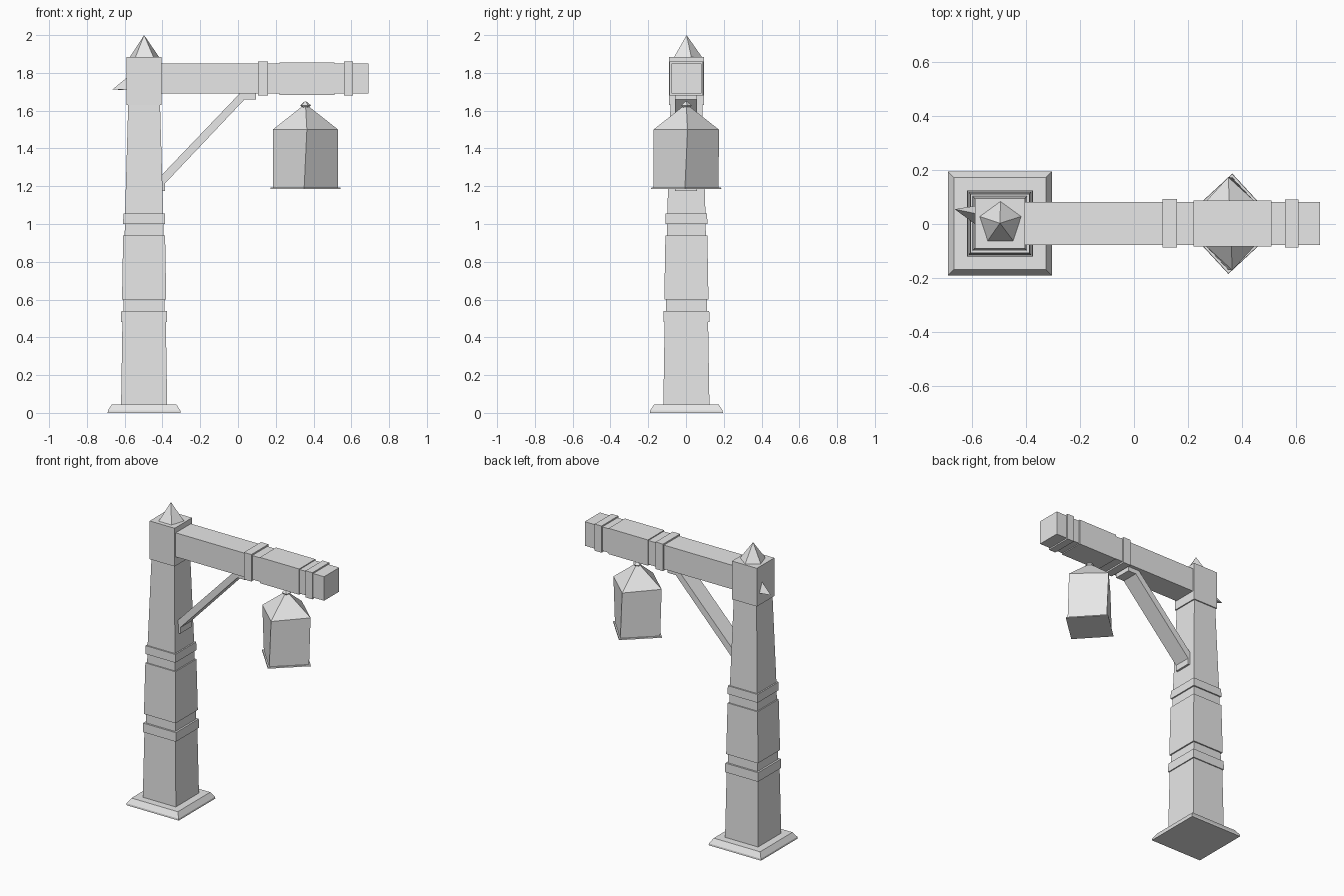
import bpy, bmesh, math
from mathutils import Vector, Matrix

if "Cube" in bpy.data.objects:
    bpy.data.objects.remove(bpy.data.objects["Cube"])

stone = bpy.data.materials.new("plain_grey")
stone.diffuse_color = (0.8, 0.8, 0.8, 1)
stone.use_nodes = True
stone.node_tree.nodes["Principled BSDF"].inputs["Base Color"].default_value = stone.diffuse_color


def finish(name, bm):
    bmesh.ops.recalc_face_normals(bm, faces=bm.faces)
    me = bpy.data.meshes.new(name)
    bm.to_mesh(me)
    bm.free()
    me.materials.append(stone)
    ob = bpy.data.objects.new(name, me)
    bpy.context.collection.objects.link(ob)
    return ob


def loft(name, rings, sides, matrix):
    """Stack polygon rings (height, corner radius, rotation in degrees) and cap both ends."""
    bm = bmesh.new()
    loops = []
    for h, r, a in rings:
        pts = []
        for i in range(sides):
            t = math.radians(a) + 2 * math.pi * i / sides
            pts.append(bm.verts.new(matrix @ Vector((r * math.cos(t), r * math.sin(t), h))))
        loops.append(pts)
    for lo, hi in zip(loops, loops[1:]):
        for i in range(sides):
            j = (i + 1) % sides
            bm.faces.new((lo[i], lo[j], hi[j], hi[i]))
    bm.faces.new(loops[0][::-1])
    bm.faces.new(loops[-1])
    return finish(name, bm)


def square(profile):
    """Turn (height, half width) pairs into rings of an axis-aligned square."""
    return [(h, w * math.sqrt(2), 45) for h, w in profile]


def cone(name, base, tip):
    bm = bmesh.new()
    b = [bm.verts.new(p) for p in base]
    t = bm.verts.new(tip)
    bm.faces.new(b)
    for i in range(len(b)):
        bm.faces.new((b[i], b[(i + 1) % len(b)], t))
    return finish(name, bm)


post_at = Matrix.Translation((-0.497, 0.002, 0))

# Base slab with sloped edge
loft("base_slab", square([(0, 0.193), (0.012, 0.192), (0.045, 0.171)]), 4, post_at)

# Tapered post with raised bands
loft("post", square([
    (0.04, 0.122), (0.48, 0.115), (0.48, 0.122), (0.54, 0.121),
    (0.54, 0.109), (0.60, 0.108), (0.60, 0.117), (0.94, 0.111),
    (0.94, 0.103), (1.00, 0.102), (1.00, 0.111), (1.055, 0.110),
    (1.055, 0.101), (1.64, 0.084)]), 4, post_at)

# Square head block
loft("post_head", square([(1.63, 0.092), (1.885, 0.092)]), 4, post_at)

# Five-sided finial
cone("finial", [(-0.495 + 0.084 * math.cos(math.radians(90 + 72 * i)),
                 0.003 + 0.084 * math.sin(math.radians(90 + 72 * i)), 1.88)
                for i in range(5)], (-0.497, 0.003, 2.0))

# Small side spike
cone("side_spike", [(-0.57, 0.07, 1.708), (-0.57, -0.015, 1.71), (-0.57, 0.035, 1.79)],
     (-0.665, 0.055, 1.712))

# Horizontal beam with raised bands, lofted along x
along_x = Matrix.Translation((0, 0.002, 1.77)) @ Matrix.Rotation(math.pi / 2, 4, 'Y')
loft("beam", square([
    (-0.42, 0.080), (0.105, 0.080), (0.105, 0.090), (0.16, 0.090),
    (0.16, 0.080), (0.22, 0.080), (0.22, 0.086), (0.51, 0.086),
    (0.51, 0.080), (0.56, 0.080), (0.56, 0.089), (0.61, 0.089),
    (0.61, 0.080), (0.69, 0.080)]), 4, along_x)

# Diagonal brace with end pads
outline = [(-0.42, 1.175), (-0.386, 1.175), (-0.386, 1.215), (0.035, 1.66),
           (0.095, 1.66), (0.095, 1.692), (0.01, 1.692), (-0.405, 1.258), (-0.42, 1.258)]
bm = bmesh.new()
side = bm.faces.new([bm.verts.new((x, -0.057, z)) for x, z in outline])
grown = bmesh.ops.extrude_face_region(bm, geom=[side])["geom"]
bmesh.ops.translate(bm, vec=(0, 0.116, 0),
                    verts=[v for v in grown if isinstance(v, bmesh.types.BMVert)])
finish("brace", bm)

# Hanging lantern: thin tray, slightly twisted body and pointed roof
lamp_at = Matrix.Translation((0.357, 0.001, 0))
loft("lantern_tray", [(1.186, 0.186, -2.3), (1.194, 0.184, -2.3)], 4, lamp_at)
loft("lantern_body", [(1.19, 0.172, -2.3), (1.50, 0.173, 2.5), (1.622, 0.018, 2.5)], 4, lamp_at)

# Lantern top knob
loft("lantern_knob", [(1.612, 0.012, 10), (1.628, 0.030, 10), (1.648, 0.006, 10)], 5, lamp_at)
